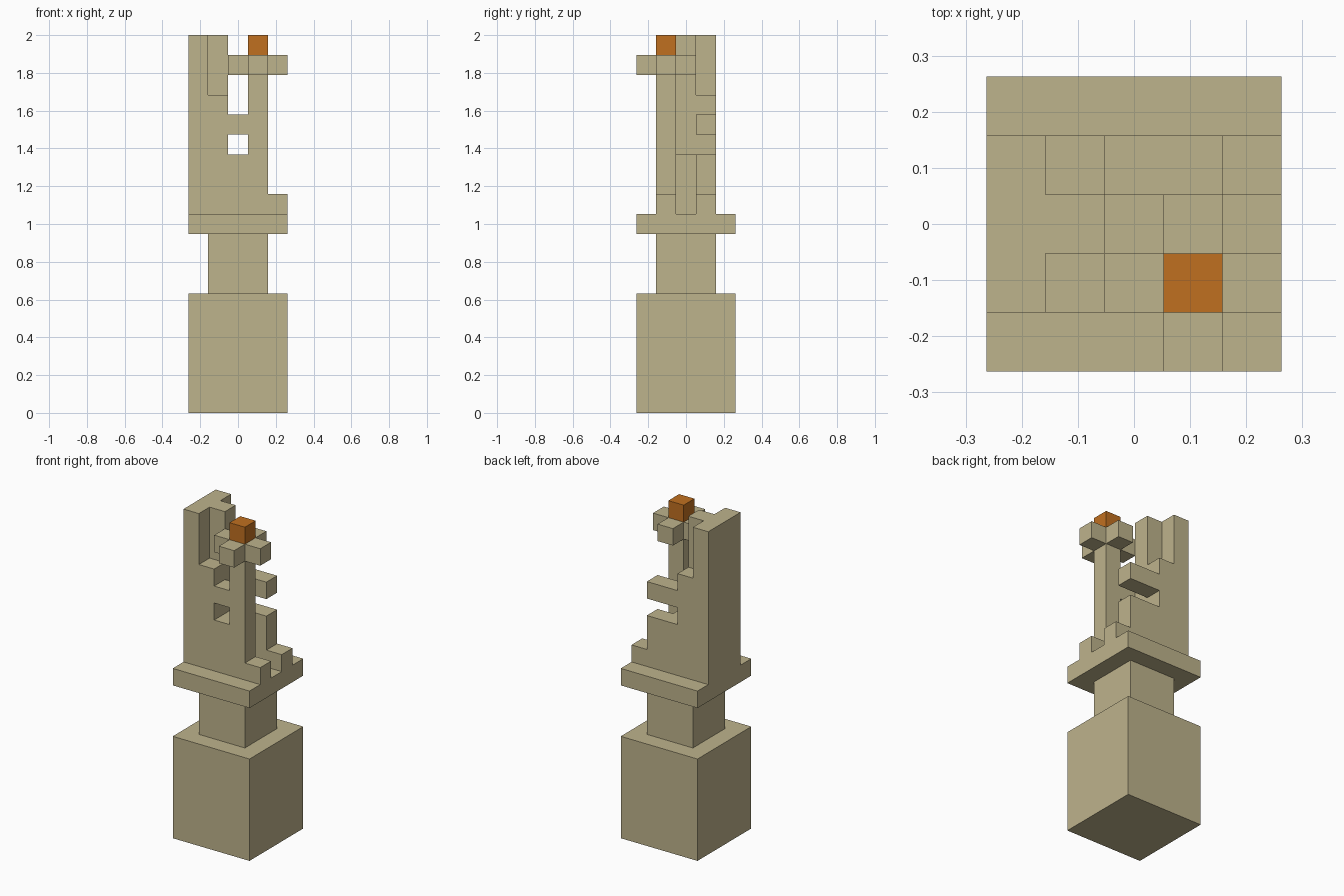
import bpy
import bmesh
from itertools import product
from mathutils import Vector

cube = bpy.data.objects.get("Cube")
if cube:
    bpy.data.objects.remove(cube, do_unlink=True)

U = 2 / 19  # edge of one block


def material(name, rgb):
    mat = bpy.data.materials.new(name)
    mat.use_nodes = True
    colour = (*rgb, 1)
    mat.diffuse_color = colour
    mat.node_tree.nodes["Principled BSDF"].inputs["Base Color"].default_value = colour
    return mat


sand = material("sandstone", (0.515, 0.451, 0.262))
orange = material("orange", (0.527, 0.162, 0.0145))


def box(xs, ys, zs):
    """Block cells between inclusive x and y limits, and from z bottom to z top."""
    return set(product(range(xs[0], xs[1] + 1), range(ys[0], ys[1] + 1), range(*zs)))


def column(x, y, top):
    return box((x, x), (y, y), (10, top))


parts = {
    # pedestal
    "plinth": (box((-2, 2), (-2, 2), (0, 6)), sand),
    "neck": (box((-1, 1), (-1, 1), (6, 9)), sand),
    "ledge": (box((-2, 2), (-2, 2), (9, 10)), sand),
    # tall wall with its central rib and lower shoulders
    "tower_wall": (box((-2, -2), (-1, 1), (10, 19)) | column(-1, 0, 19)
                   | column(-1, -1, 16) | column(-1, 1, 16), sand),
    "wall_core": (box((0, 0), (-1, 1), (10, 13)), sand),
    # broken back wall
    "back_step": (column(1, 1, 13) | column(2, 1, 11), sand),
    "back_bar": (box((0, 1), (1, 1), (14, 15)), sand),
    # front post with cross-shaped top
    "front_bar": (box((0, 0), (-1, -1), (14, 15)), sand),
    "front_step": (column(2, -1, 11), sand),
    "front_post": (column(1, -1, 17), sand),
    "post_cross": (box((0, 2), (-1, -1), (17, 18)) | box((1, 1), (-2, 0), (17, 18)), sand),
    "post_cap": (box((1, 1), (-1, -1), (18, 19)), orange),
}
filled = set().union(*(cells for cells, _ in parts.values()))


def build(name, cells, mat):
    """Skin the exposed sides of the cells and merge the flat areas."""
    bm = bmesh.new()
    for cell in sorted(cells):
        centre = Vector(cell) + Vector((0, 0, 0.5))
        for axis, sign in product(range(3), (-1, 1)):
            normal = Vector((0, 0, 0))
            normal[axis] = sign
            if tuple(c + int(n) for c, n in zip(cell, normal)) in filled:
                continue
            a = Vector((0, 0, 0))
            a[(axis + 1) % 3] = 0.5
            b = normal.cross(a)
            mid = centre + normal / 2
            corners = (mid - a - b, mid + a - b, mid + a + b, mid - a + b)
            bm.faces.new([bm.verts.new(p * U) for p in corners])
    bmesh.ops.remove_doubles(bm, verts=bm.verts[:], dist=U / 100)
    bmesh.ops.dissolve_limit(bm, angle_limit=0.01, verts=bm.verts[:], edges=bm.edges[:])
    mesh = bpy.data.meshes.new(name)
    bm.to_mesh(mesh)
    bm.free()
    mesh.materials.append(mat)
    bpy.context.collection.objects.link(bpy.data.objects.new(name, mesh))


for part, (cells, mat) in parts.items():
    build(part, cells, mat)
